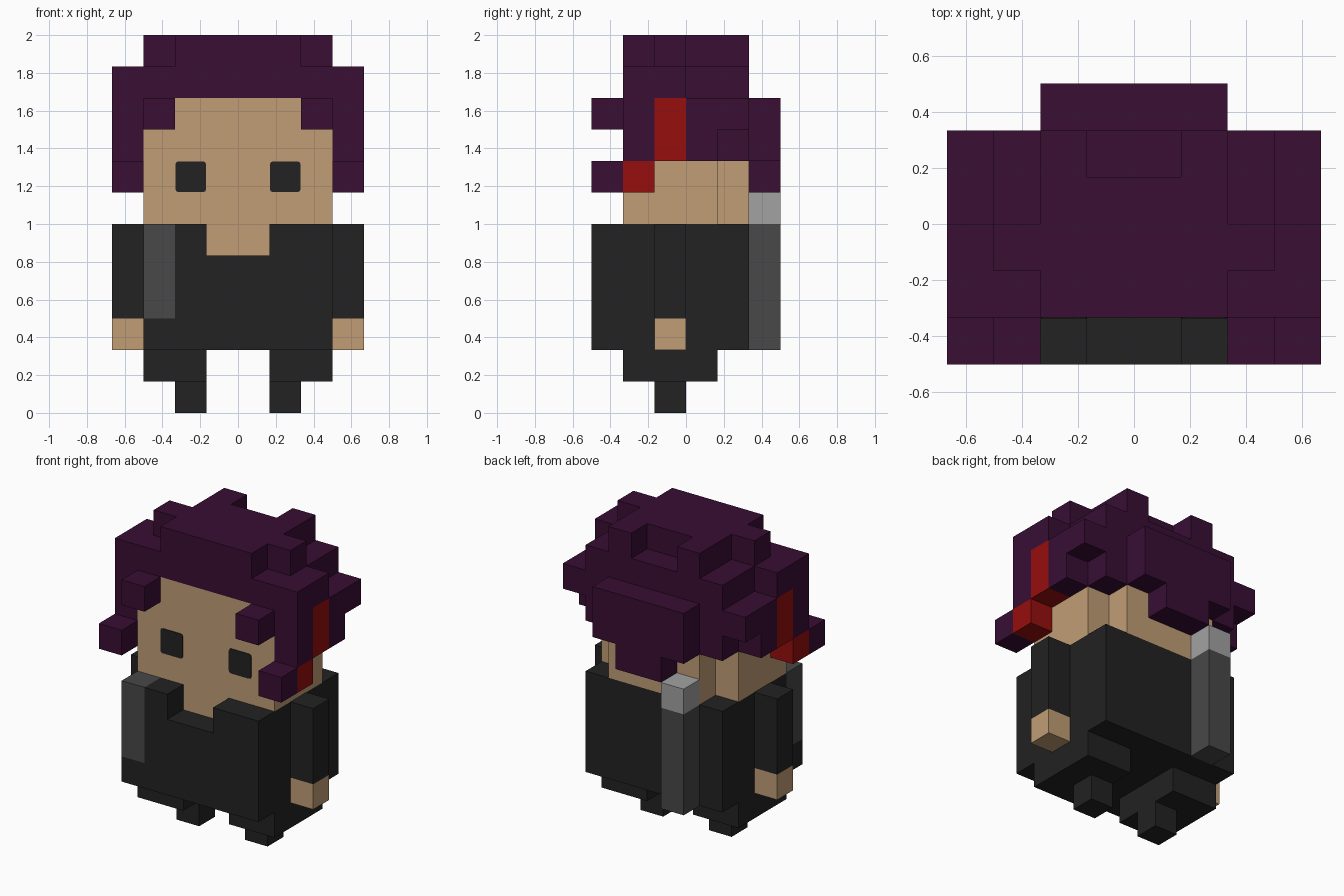
import bpy
import bmesh
import math
from mathutils import Vector

cube = bpy.data.objects.get("Cube")
if cube:
    bpy.data.objects.remove(cube, do_unlink=True)

U = 1 / 6  # size of one block


def srgb(r, g, b):
    f = lambda c: c / 12.92 if c <= 0.04045 else ((c + 0.055) / 1.055) ** 2.4
    return (f(r / 255), f(g / 255), f(b / 255), 1)


def material(name, rgb):
    m = bpy.data.materials.new(name)
    m.use_nodes = True
    col = srgb(*rgb)
    m.diffuse_color = col
    bsdf = m.node_tree.nodes["Principled BSDF"]
    bsdf.inputs["Base Color"].default_value = col
    bsdf.inputs["Roughness"].default_value = 0.9
    return m


PURPLE = material("dark purple hair", (56, 14, 52))
RED = material("red streak", (151, 14, 14))
SKIN = material("tan skin", (193, 157, 118))
BLACK = material("black cloth", (34, 34, 34))
GREY = material("dark grey", (72, 72, 72))
LIGHT = material("light grey", (162, 162, 162))


def cells(boxes):
    """Unit cells covered by boxes given as (x0, x1, y0, y1, z0, z1)."""
    return {(x, y, z) for x0, x1, y0, y1, z0, z1 in boxes
            for x in range(x0, x1) for y in range(y0, y1) for z in range(z0, z1)}


def both(*boxes):
    """The boxes and their mirror images across x = 0."""
    return list(boxes) + [(-b[1], -b[0], *b[2:]) for b in boxes]


def finish(name, bm, mat):
    mesh = bpy.data.meshes.new(name)
    bm.to_mesh(mesh)
    bm.free()
    mesh.materials.append(mat)
    ob = bpy.data.objects.new(name, mesh)
    bpy.context.collection.objects.link(ob)
    return ob


def blocks(name, mat, boxes, cut=()):
    """One outer skin around all the cells, with flat areas merged."""
    solid = cells(boxes) - cells(cut)
    bm = bmesh.new()
    for c in solid:
        for axis in range(3):
            for s in (-1, 1):
                n = list(c)
                n[axis] += s
                if tuple(n) in solid:
                    continue
                a, b = (axis + 1) % 3, (axis + 2) % 3
                corners = []
                for da, db in ((0, 0), (1, 0), (1, 1), (0, 1))[::s]:
                    p = Vector(c)
                    p[axis] += (s + 1) / 2
                    p[a] += da
                    p[b] += db
                    corners.append(bm.verts.new(p * U))
                bm.faces.new(corners)
    bmesh.ops.remove_doubles(bm, verts=bm.verts, dist=1e-4)
    bmesh.ops.dissolve_limit(bm, angle_limit=math.radians(1),
                             verts=bm.verts, edges=bm.edges)
    return finish(name, bm, mat)


# Head, narrower at the back, with the neck showing in the collar
blocks("head", SKIN, [(-3, 3, -2, 1, 6, 10), (-2, 2, 1, 2, 6, 10),
                      (-1, 1, -2, -1, 5, 6)])

# Hair cap: stepped crown, side hair and the hair at the back
crown = [(-2, 2, -2, 2, 11, 12), (-3, 3, -1, 0, 11, 12)]
cap = [(-3, 3, -2, 2, 10, 11)]
sides = both((3, 4, -2, 0, 8, 11), (3, 4, 0, 1, 8, 10), (3, 4, 1, 2, 9, 10),
             (2, 3, 1, 2, 8, 10))
back = [(-2, 2, 2, 3, 8, 10), (-1, 1, 2, 3, 7, 8)]
blocks("hair", PURPLE, crown + cap + sides + back,
       cut=[(-1, 1, 1, 2, 11, 12)] + both((3, 4, -1, 0, 8, 10)))

# Loose locks, red streaks, eyes, arms and legs on each side
for side, s in (("left", 1), ("right", -1)):
    def on_side(*boxes):
        return both(*boxes)[:len(boxes)] if s > 0 else both(*boxes)[len(boxes):]

    blocks(side + "_fringe_lock", PURPLE, on_side((2, 3, -3, -2, 9, 10)))
    blocks(side + "_cheek_lock", PURPLE, on_side((3, 4, -3, -2, 7, 8)))
    blocks(side + "_upper_red_streak", RED, on_side((3, 4, -1, 0, 8, 10)))
    blocks(side + "_lower_red_streak", RED, on_side((3, 4, -2, -1, 7, 8)))
    blocks(side + "_sleeve", BLACK, on_side((3, 4, -1, 0, 3, 6)))
    blocks(side + "_hand", SKIN, on_side((3, 4, -1, 0, 2, 3)))
    blocks(side + "_leg", BLACK, on_side((1, 3, -2, 1, 1, 2)))
    blocks(side + "_foot", BLACK, on_side((1, 2, -1, 0, 0, 1)))

    # Eye: thin plate with small rounded corners
    bm = bmesh.new()
    bmesh.ops.create_cube(bm, size=1)
    bmesh.ops.scale(bm, verts=bm.verts, vec=(0.163, 0.006, 0.163))
    bmesh.ops.translate(bm, verts=bm.verts, vec=(s * 0.25, -2 * U - 0.001, 7.5 * U))
    upright = [e for e in bm.edges
               if abs(e.verts[0].co.y - e.verts[1].co.y) > 0.003]
    bmesh.ops.bevel(bm, geom=upright, offset=0.016, segments=2,
                    profile=0.5, affect='EDGES')
    finish(side + "_eye", bm, BLACK)

# Torso with an open collar and a slot for the strap
strap = (-3, -2, -3, -2, 3, 6)
blocks("torso", BLACK, [(-3, 3, -3, 2, 2, 6)],
       cut=[(-1, 1, -3, -1, 5, 6), strap])
blocks("chest_strap", GREY, [strap])

# Sheathed blade carried on the back
blocks("back_sheath", GREY, [(-2, -1, 2, 3, 2, 6)])
blocks("back_handle", LIGHT, [(-2, -1, 2, 3, 6, 7)])
